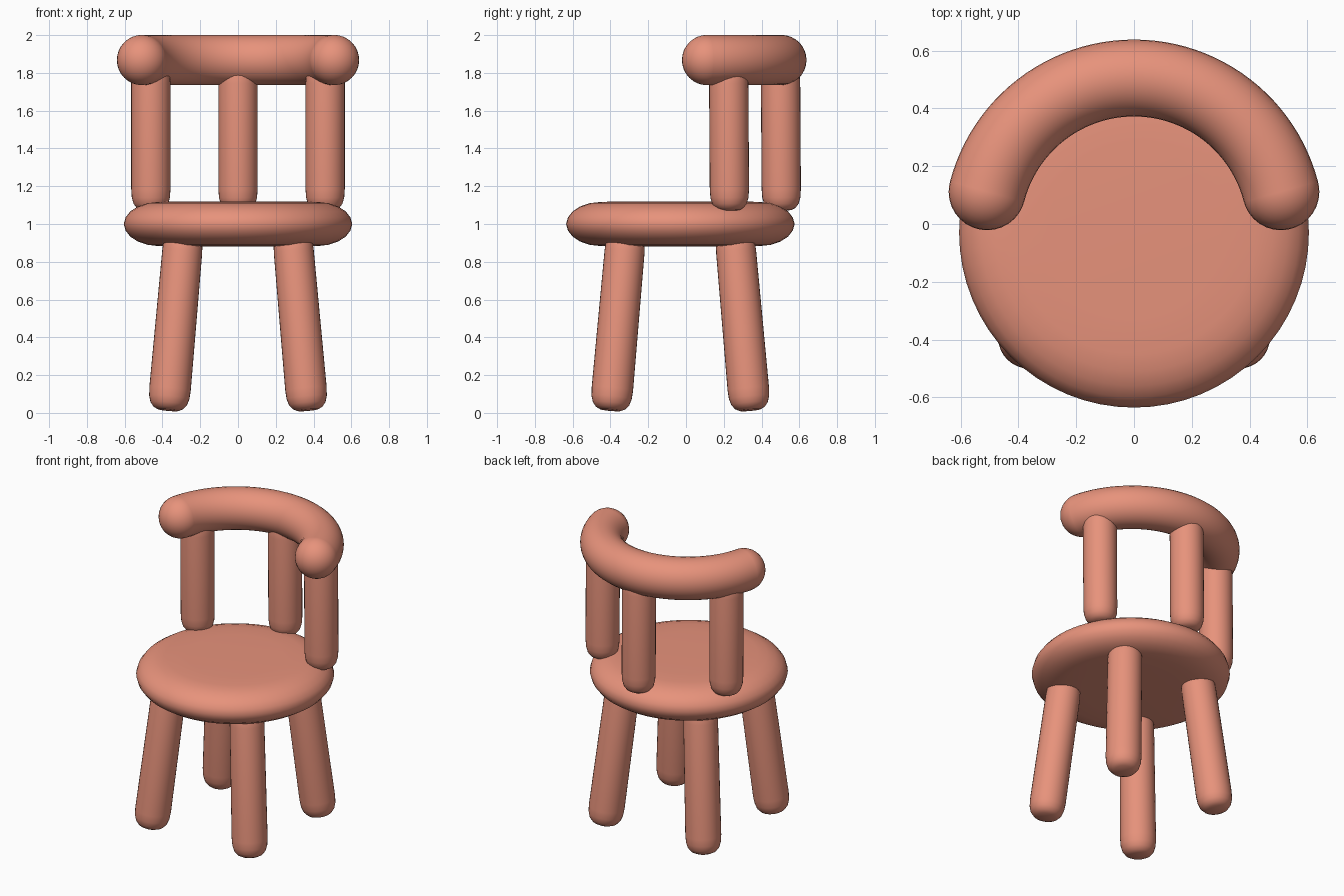
import bpy, bmesh, math
from mathutils import Vector, Matrix

if "Cube" in bpy.data.objects:
    bpy.data.objects.remove(bpy.data.objects["Cube"])

clay = bpy.data.materials.new("clay")
clay.diffuse_color = (0.80, 0.29, 0.20, 1)
clay.use_nodes = True
clay.node_tree.nodes["Principled BSDF"].inputs["Base Color"].default_value = clay.diffuse_color


def finish(bm, name, matrix=Matrix()):
    bmesh.ops.remove_doubles(bm, verts=bm.verts, dist=1e-5)
    bmesh.ops.recalc_face_normals(bm, faces=bm.faces)
    for f in bm.faces:
        f.smooth = True
    mesh = bpy.data.meshes.new(name)
    bm.to_mesh(mesh)
    bm.free()
    mesh.materials.append(clay)
    obj = bpy.data.objects.new(name, mesh)
    obj.matrix_world = matrix
    bpy.context.collection.objects.link(obj)
    return obj


def lathe(name, profile, matrix, steps=48):
    """Revolve (radius, height) points around z."""
    bm = bmesh.new()
    verts = [bm.verts.new((r, 0, z)) for r, z in profile]
    edges = [bm.edges.new(pair) for pair in zip(verts, verts[1:])]
    bmesh.ops.spin(bm, geom=verts + edges, cent=(0, 0, 0), axis=(0, 0, 1),
                   angle=math.tau, steps=steps)
    return finish(bm, name, matrix)


def rod(name, bottom, top, r0, r1):
    """Round-ended rod between two points."""
    bottom, top = Vector(bottom), Vector(top)
    d = top - bottom
    end = [(0, 0), (0.5, 0.003), (0.72, 0.015), (0.88, 0.037), (0.97, 0.07), (1, 0.115)]
    profile = [(r0 * k, h) for k, h in end]
    profile += [(r1 * k, d.length - h) for k, h in reversed(end)]
    matrix = Matrix.Translation(bottom) @ d.to_track_quat('Z', 'Y').to_matrix().to_4x4()
    return lathe(name, profile, matrix, 32)


# Seat: thick disc with a soft rim
half = [(0, 0.12), (0.3, 0.12), (0.42, 0.117), (0.48, 0.11), (0.53, 0.093),
        (0.57, 0.067), (0.595, 0.035)]
rim = half + [(0.605, 0)] + [(r, -z) for r, z in reversed(half)]
lathe("seat", rim, Matrix.Translation((0, -0.03, 1.0)), 64)

# Four splayed legs
for sx, side in ((-1, "left"), (1, "right")):
    for sy, end in ((-1, "front"), (1, "back")):
        rod(f"{end}_{side}_leg", (sx * 0.37, sy * 0.37 - 0.03, 0.012),
            (sx * 0.285, sy * 0.285 - 0.03, 0.97), 0.110, 0.106)

# Curved backrest tube
C, R, Z, TUBE = Vector((0, -0.02, 1.868)), 0.525, 1.868, 0.133
A = math.radians(14.5)


def on_arc(angle, z=Z):
    return Vector((R * math.cos(angle), C.y + R * math.sin(angle), z))


bm = bmesh.new()
frame = Matrix.Translation(on_arc(A)) @ Matrix.Rotation(A, 4, 'Z') @ Matrix.Rotation(math.pi / 2, 4, 'X')
bmesh.ops.create_circle(bm, segments=32, radius=TUBE, matrix=frame)
bmesh.ops.spin(bm, geom=bm.verts[:] + bm.edges[:], cent=C, axis=(0, 0, 1),
               angle=math.pi - 2 * A, steps=48)
finish(bm, "backrest_rail")

# Ball ends on the backrest
for name, a in (("right_rail_end", A), ("left_rail_end", math.pi - A)):
    bm = bmesh.new()
    bmesh.ops.create_uvsphere(bm, u_segments=32, v_segments=16, radius=TUBE)
    finish(bm, name, Matrix.Translation(on_arc(a)))

# Three upright posts
P = math.radians(28.5)
for name, a in (("right_post", P), ("middle_post", math.pi / 2), ("left_post", math.pi - P)):
    rod(name, on_arc(a, 1.07), on_arc(a, 1.86) + Vector((0, -0.005, 0)), 0.104, 0.104)
